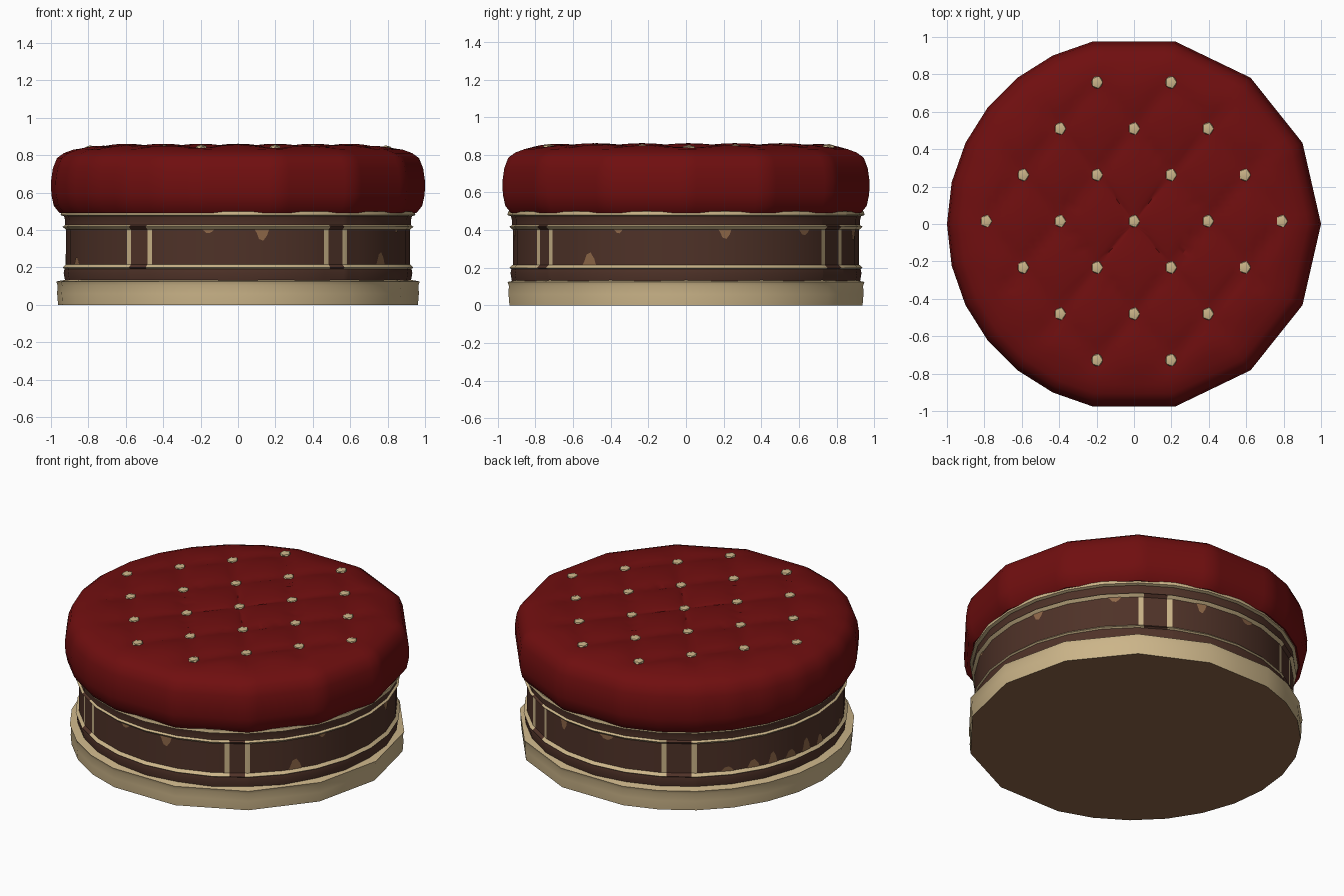
import bpy, bmesh, math
from math import pi, sin, cos, radians

if "Cube" in bpy.data.objects:
    bpy.data.objects.remove(bpy.data.objects["Cube"])


def material(name, rgb):
    m = bpy.data.materials.new(name)
    m.diffuse_color = (*rgb, 1)
    m.use_nodes = True
    m.node_tree.nodes["Principled BSDF"].inputs["Base Color"].default_value = m.diffuse_color
    return m


RED = material("deep red fabric", (0.16, 0.0045, 0.0048))
CREAM = material("cream trim", (0.60, 0.46, 0.25))
BROWN = material("dark brown wood", (0.078, 0.032, 0.021))
TAN = material("worn tan", (0.27, 0.135, 0.064))


def facet(a, n=None):
    """Radius factor of the many-sided outline, finer on the left side."""
    a %= 2 * pi
    if n is None:
        n = 28 if radians(102.8) < a < radians(257.2) else 14
    s = 2 * pi / n
    return cos(s / 2) / cos(a % s - s / 2)


def finish(bm, name, mats, smooth=True):
    bmesh.ops.recalc_face_normals(bm, faces=bm.faces)
    me = bpy.data.meshes.new(name)
    bm.to_mesh(me)
    bm.free()
    for m in mats:
        me.materials.append(m)
    ob = bpy.data.objects.new(name, me)
    bpy.context.collection.objects.link(ob)
    if smooth:
        bpy.ops.object.select_all(action='DESELECT')
        ob.select_set(True)
        bpy.context.view_layer.objects.active = ob
        bpy.ops.object.shade_smooth_by_angle(angle=radians(35))
    return ob


def lathe(name, profile, angles, mats, rule=None, n=None, lift=None, cap_start=False, cap_end=False):
    """Sweep (radius, z) points around z; rule(angle, step) gives the material."""
    bm = bmesh.new()
    rings = []
    for r, z in profile:
        ring = []
        for a in angles:
            q = r * facet(a, n)
            x, y = q * cos(a), q * sin(a)
            ring.append(bm.verts.new((x, y, z + (lift(x, y, z) if lift else 0))))
        rings.append(ring)
    k = len(angles)
    for i in range(len(rings) - 1):
        for j in range(k):
            j2 = (j + 1) % k
            f = bm.faces.new((rings[i][j], rings[i][j2], rings[i + 1][j2], rings[i + 1][j]))
            if rule:
                end = angles[j2] + (2 * pi if j2 == 0 else 0)
                f.material_index = rule((angles[j] + end) / 2, i)
    if cap_start:
        bm.faces.new(rings[0]).material_index = len(mats) - 1
    if cap_end:
        bm.faces.new(rings[-1])
    return finish(bm, name, mats)


def turn(k):
    return [2 * pi * i / k for i in range(k)]


# Plinth with worn underside
lathe("plinth", [(0.962, 0.0), (0.967, 0.06), (0.965, 0.105), (0.972, 0.125), (0.92, 0.135)],
      turn(28), [CREAM, TAN], cap_start=True)

# Drum wall: four framed panels chosen by angle and height
PANELS = [(-122, -58), (-52.5, 53.5), (62, 118), (127, 231.5)]
FRAME = 1.9
cuts = {round(360 * i / 56, 3) for i in range(56)}
for lo, hi in PANELS:
    for d in (lo, lo + FRAME, hi - FRAME, hi):
        cuts.add(round(d % 360, 3))
wall_angles = [radians(d) for d in sorted(cuts)]


def wall_rule(a, step):
    d = math.degrees(a)
    for lo, hi in PANELS:
        t = (d - lo) % 360
        if t < hi - lo and 2 <= step <= 6:
            edge = t < FRAME or t > hi - lo - FRAME
            return 1 if edge or step in (2, 3, 5, 6) else 0
    return 1 if step >= 9 else 0


wall = [(0.925, 0.13), (0.932, 0.17), (0.928, 0.193), (0.938, 0.2), (0.92, 0.216),
        (0.92, 0.402), (0.938, 0.418), (0.925, 0.426), (0.925, 0.455), (0.93, 0.474),
        (0.948, 0.48), (0.945, 0.50), (0.90, 0.502)]
lathe("drum", wall, wall_angles, [BROWN, CREAM], wall_rule, n=28)

# Worn chips along the panel edges: (angle, z of root, height, half width)
CHIPS = [(-82, 0.403, -0.06, 2.4), (-100, 0.403, -0.02, 2.0), (-23, 0.403, -0.02, 1.5),
         (-34, 0.216, 0.065, 2.6), (13, 0.403, -0.05, 2.2), (43, 0.403, -0.03, 2.4),
         (-160, 0.216, 0.04, 2.5), (75, 0.403, -0.06, 2.0), (95, 0.403, -0.03, 3.0),
         (140, 0.216, 0.03, 2.5), (150, 0.216, 0.05, 2.5), (158, 0.216, 0.07, 2.0),
         (166, 0.216, 0.05, 2.5), (174, 0.216, 0.08, 2.2), (182, 0.216, 0.06, 2.5)]
bm = bmesh.new()
for d, z, h, w in CHIPS:
    pts = [(-w, 0), (w, 0), (0.75 * w, 0.5 * h), (0.2 * w, h), (-0.4 * w, 0.85 * h), (-0.7 * w, 0.35 * h)]
    vs = []
    for t, dz in pts:
        a = radians(d + t)
        r = 0.92 * facet(a, 28) + 0.004
        vs.append(bm.verts.new((r * cos(a), r * sin(a), z + dz)))
    bm.faces.new(vs)
finish(bm, "worn_chips", [TAN], smooth=False)


# Tufted cushion
def tuft(x, y, z):
    u, v = x / 0.4 + (y - 0.015) / 0.495, x / 0.4 - (y - 0.015) / 0.495
    fade = max(0, min(1, (0.86 - math.hypot(x, y)) / 0.12))
    puff = abs(sin(pi * u) * sin(pi * v)) ** 0.5
    return fade * 0.024 * (puff - 0.6) if z > 0.8 else 0


side = [(0.90, 0.495), (0.955, 0.492), (0.985, 0.53), (0.998, 0.59), (1.0, 0.66), (0.99, 0.73),
        (0.968, 0.785), (0.93, 0.812), (0.88, 0.83), (0.83, 0.84)]
top = [(0.79 - 0.04 * i, min(0.852, 0.845 + 0.002 * i)) for i in range(20)]
lathe("cushion", side + top, turn(112), [RED], lift=tuft, cap_end=True)

# Buttons on the diamond lattice
bm = bmesh.new()
for row in range(-3, 4):
    count = 5 - abs(row)
    for i in range(count):
        x, y = 0.395 * (i - (count - 1) / 2), 0.015 + 0.2475 * row
        base = 0.845 if abs(x) > 0.7 else 0.85
        new = bmesh.ops.create_icosphere(bm, subdivisions=1, radius=1)["verts"]
        for v in new:
            v.co = (x + v.co.x * 0.034, y + v.co.y * 0.038, base - 0.008 + v.co.z * 0.016)
finish(bm, "buttons", [CREAM])
